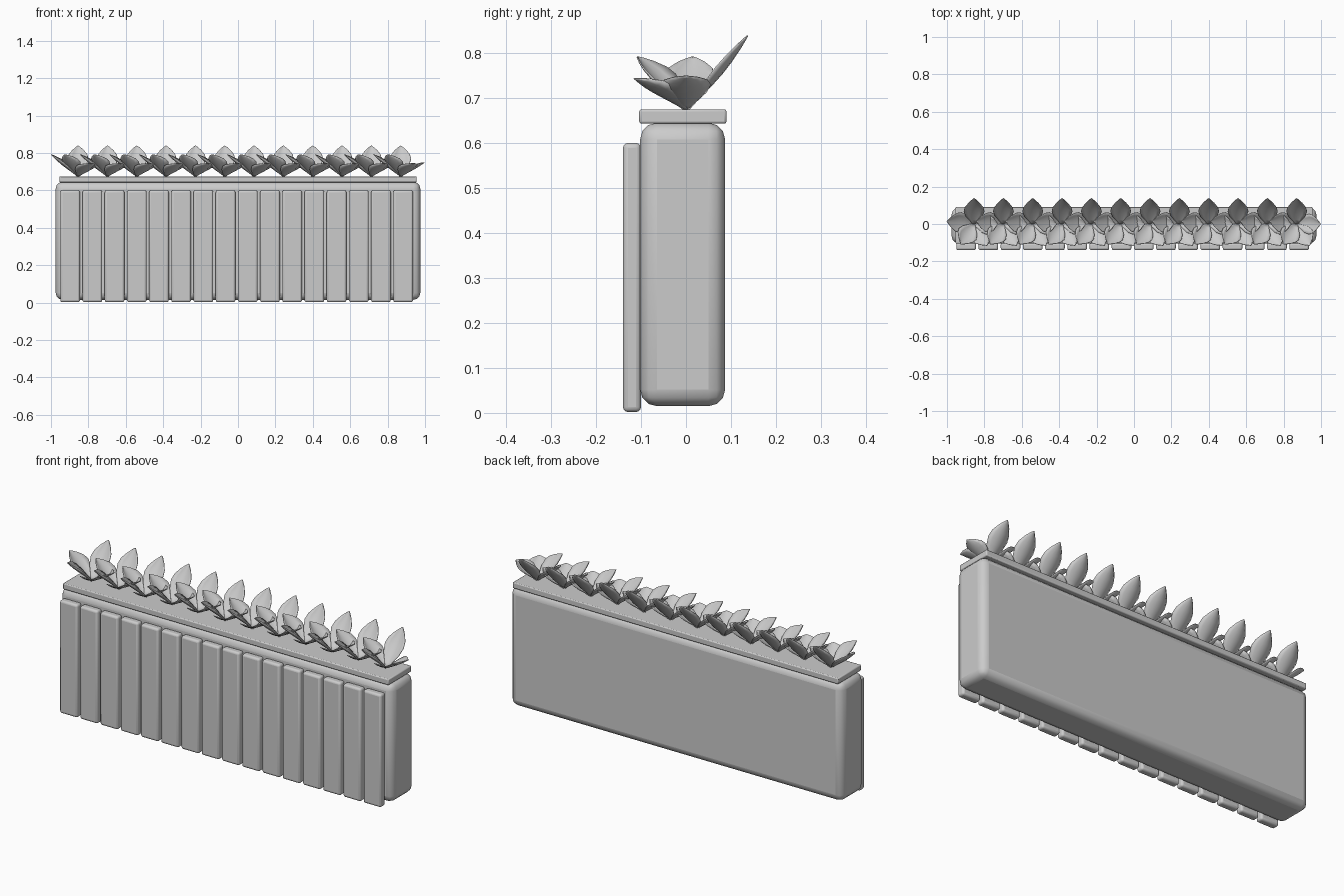
import bpy, bmesh, math
from mathutils import Vector

cube = bpy.data.objects.get("Cube")
if cube:
    bpy.data.objects.remove(cube, do_unlink=True)

grey = bpy.data.materials.new("light_grey")
grey.use_nodes = True
grey.diffuse_color = (0.6, 0.6, 0.6, 1)
grey.node_tree.nodes["Principled BSDF"].inputs["Base Color"].default_value = (0.6, 0.6, 0.6, 1)


def finish(obj, angle=35):
    obj.data.materials.append(grey)
    bpy.ops.object.select_all(action="DESELECT")
    obj.select_set(True)
    bpy.context.view_layer.objects.active = obj
    bpy.ops.object.shade_smooth_by_angle(angle=math.radians(angle))


def rounded_box(name, low, high, radius, segments=3):
    low, high = Vector(low), Vector(high)
    bpy.ops.mesh.primitive_cube_add(size=1, location=(low + high) / 2)
    obj = bpy.context.object
    obj.name = name
    obj.scale = high - low
    bpy.ops.object.transform_apply(location=False, rotation=False, scale=True)
    bevel = obj.modifiers.new("rounded_edges", "BEVEL")
    bevel.width = radius
    bevel.segments = segments
    finish(obj)


# Planter box, soil slab and front slats
rounded_box("planter_box", (-0.975, -0.102, 0.015), (0.975, 0.087, 0.645), 0.037)
rounded_box("soil_slab", (-0.955, -0.104, 0.643), (0.955, 0.09, 0.675), 0.005, 2)
for i in range(16):
    x = -0.95 + i * 0.1187
    rounded_box(f"front_slat_{i + 1}", (x, -0.14, 0.002), (x + 0.105, -0.1, 0.6), 0.011)

# Leaf outline: distance along the leaf, half width
OUTLINE = [(0, 0.007), (0.15, 0.022), (0.35, 0.045), (0.55, 0.055),
           (0.7, 0.049), (0.85, 0.03), (0.95, 0.012), (1, 0.001)]
# Leaves of one plant: tip x, tip y, tip height, arch
LEAVES = [(0, 0.137, 0.165, -0.1), (-0.145, 0.015, 0.118, 0.1),
          (0.127, 0, 0.075, 0.3), (-0.07, -0.108, 0.118, 0.2),
          (0.07, -0.115, 0.07, 0.4)]
ACROSS = 6


def add_leaf(bm, tip_x, tip_y, rise, arch):
    tip = Vector((tip_x, tip_y, rise))
    side = Vector((-tip_y, tip_x, 0)).normalized()
    normal = tip.cross(side).normalized()
    rows = []
    for t, half in OUTLINE:
        spine = Vector((tip_x * t, tip_y * t, rise * (t + arch * t * (1 - t))))
        row = []
        for j in range(ACROSS + 1):
            s = 2 * j / ACROSS - 1
            row.append(bm.verts.new(spine + side * s * half + normal * half * 0.35 * (s * s - 0.4)))
        rows.append(row)
    for a, b in zip(rows, rows[1:]):
        for j in range(ACROSS):
            bm.faces.new((a[j], b[j], b[j + 1], a[j + 1]))


# Leafy plants, sharing one mesh
bm = bmesh.new()
for leaf in LEAVES:
    add_leaf(bm, *leaf)
bmesh.ops.recalc_face_normals(bm, faces=bm.faces)
plant_mesh = bpy.data.meshes.new("plant")
bm.to_mesh(plant_mesh)
bm.free()
for i in range(12):
    plant = bpy.data.objects.new(f"plant_{i + 1}", plant_mesh)
    plant.location = (-0.855 + i * 0.1568, 0, 0.674)
    bpy.context.collection.objects.link(plant)
    if i == 0:
        finish(plant, 50)
    solid = plant.modifiers.new("leaf_thickness", "SOLIDIFY")
    solid.thickness = 0.003
    solid.offset = 0
